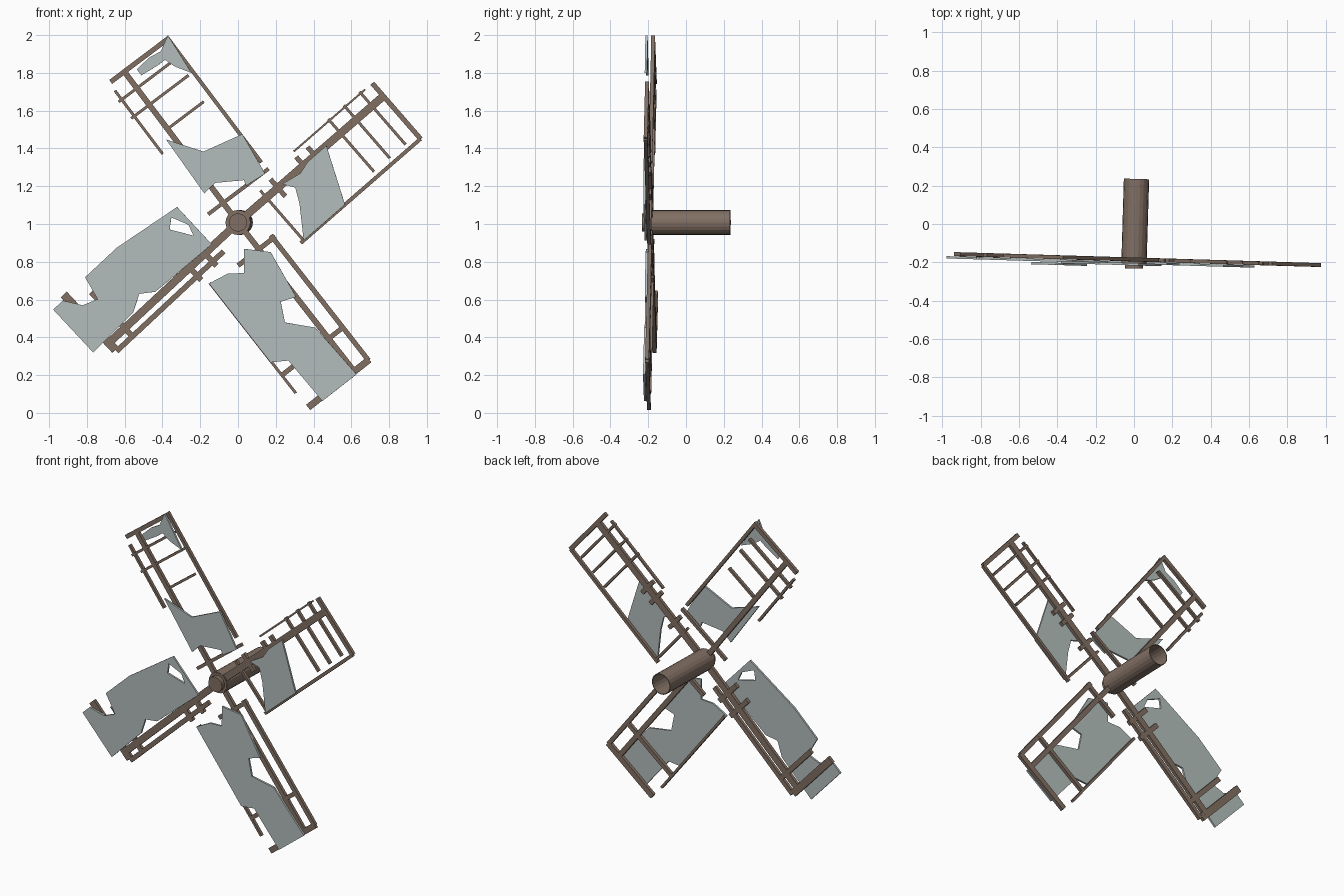
import bpy, bmesh, math
from mathutils import Vector, Matrix

if "Cube" in bpy.data.objects:
    bpy.data.objects.remove(bpy.data.objects["Cube"], do_unlink=True)

# Shared distances: across each arm from its spar, and along it from the hub
SPAR = 0
EDGE = .3
BACK = -.09
ROOT = .18
TIP = 1
THIN = .015
THICK = .026


def material(name, red, green, blue):
    mat = bpy.data.materials.new(name)
    mat.use_nodes = True
    mat.diffuse_color = (red, green, blue, 1)
    shader = mat.node_tree.nodes["Principled BSDF"]
    shader.inputs["Base Color"].default_value = mat.diffuse_color
    shader.inputs["Roughness"].default_value = .9
    return mat


wood = material("weathered_wood", .22, .16, .125)
cloth = material("grey_cloth", .45, .51, .5)


def finish(name, mesh_builder, mat):
    bmesh.ops.recalc_face_normals(mesh_builder, faces=mesh_builder.faces)
    mesh = bpy.data.meshes.new(name)
    mesh_builder.to_mesh(mesh)
    mesh_builder.free()
    mesh.materials.append(mat)
    part = bpy.data.objects.new(name, mesh)
    bpy.context.collection.objects.link(part)
    return part


def thicken(part, amount):
    modifier = part.modifiers.new("thickness", "SOLIDIFY")
    modifier.thickness = amount
    modifier.offset = 0


def tube(name, front, back, radius, closed):
    start, end = Vector(front), Vector(back)
    turn = (end - start).to_track_quat("Z", "Y").to_matrix().to_4x4()
    builder = bmesh.new()
    bmesh.ops.create_cone(builder, cap_ends=closed, segments=20,
                          radius1=radius, radius2=radius,
                          depth=(end - start).length,
                          matrix=Matrix.Translation((start + end) / 2) @ turn)
    return finish(name, builder, wood)


class Arm:
    """One arm of the wheel; points are given along and across its spar."""

    def __init__(self, name, degrees, reach, spar_width):
        self.name = name
        self.angle = math.radians(degrees)
        self.reach = reach
        self.rail("spar", SPAR, 0, reach, spar_width)

    def place(self, along, across, forward=0):
        cos, sin = math.cos(self.angle), math.sin(self.angle)
        x = along * cos + across * sin
        z = along * sin - across * cos
        return Vector((x, -.185 - .03 * x - forward, z + 1.008))

    def beam(self, part, start, end, width):
        a, b = self.place(*start), self.place(*end)
        length = (b - a).length
        along = (b - a).normalized()
        across = along.cross(Vector((0, 1, 0))).normalized()
        turn = Matrix((along, across, across.cross(along))).transposed().to_4x4()
        size = Matrix.Diagonal((length, width, .02, 1))
        builder = bmesh.new()
        bmesh.ops.create_cube(builder, size=1,
                              matrix=Matrix.Translation((a + b) / 2) @ turn @ size)
        finish(f"{self.name}_{part}", builder, wood)

    def rail(self, part, across, start, end, width):
        self.beam(part, (start, across), (end, across), width)

    def rungs(self, part, distances, start, end, width):
        for along in distances:
            self.beam(part, (along, start), (along, end), width)

    def sail(self, part, *outlines, forward=.018):
        builder = bmesh.new()
        for outline in outlines:
            corners = [builder.verts.new(self.place(*point, forward)) for point in outline]
            for i, corner in enumerate(corners):
                builder.edges.new((corner, corners[i - 1]))
        bmesh.ops.triangle_fill(builder, use_beauty=True, edges=builder.edges[:])
        thicken(finish(f"{self.name}_{part}", builder, cloth), .012)


# Axle, open at the back, with a stepped cap at the front
axle = tube("axle", (0, -.2, 1.008), (.013, .235, 1.008), .064, False)
thicken(axle, .004)
tube("axle_front", (0, -.205, 1.008), (0, -.18, 1.008), .064, True)
tube("hub_cap", (0, -.232, 1.008), (0, -.2, 1.008), .048, True)

# Upper left arm: long frame with one ragged sail near the hub
arm = Arm("upper_left", 41, 1.02, .042)
arm.rungs("end_bar", [arm.reach], BACK, EDGE, THICK)
arm.rail("outer_rail", EDGE, ROOT, arm.reach, .02)
arm.rail("short_rail", BACK, .47, .97, .01)
arm.rungs("rung", [.72, .83, .94], -.1, .27, THIN)
arm.rungs("root_rung", [.2], -.05, EDGE, THIN)
arm.rungs("stub", [.28, .46, .54], -.06, .06, THICK)
arm.sail("sail", [(.62, SPAR), (.49, EDGE), (.2, EDGE), (.31, .14), (.35, .06),
                  (.31, SPAR), (.42, .02), (.49, SPAR)])

# Upper right arm: torn root sail and a scrap at the tip
arm = Arm("upper_right", 127, TIP, .03)
arm.rungs("end_bar", [arm.reach], BACK, EDGE, THICK)
arm.rail("outer_rail", EDGE - .01, ROOT, arm.reach, .02)
arm.rail("short_rail", -.1, .53, .95, THIN)
arm.rungs("rung", [.78, .89], -.12, .26, THIN)
arm.rungs("half_rung", [.62], SPAR, .24, THIN)
arm.rungs("root_rung", [.13], -.1, EDGE, .02)
arm.sail("sail", [(.58, -.04), (.41, .08), (.36, EDGE), (.12, .27), (.13, .15),
                  (.16, .16), (.24, .03), (.23, -.05)], forward=.025)
arm.sail("sail_scrap", [(1.015, EDGE), (.78, .28), (.86, .23), (.92, .21), (.92, .16),
                        (.93, .06), (.97, .06), (.98, .15), (.97, .22)], forward=.035)

# Lower right arm: nearly whole sail with a hole
arm = Arm("lower_right", 223, .935, .042)
arm.rungs("end_bar", [arm.reach], -.05, .35, .045)
arm.rail("short_rail", -.06, .16, arm.reach, .028)
arm.rungs("rung", [.82], -.07, .26, .03)
arm.rungs("stub", [.24, .35], BACK, -BACK, .03)
arm.sail("sail", [(ROOT, .28), (ROOT, .01), (.57, .03), (.64, .08), (.73, .03),
                  (1.03, .02), (1.03, .33), (.96, .33), (.9, .24), (.82, .21),
                  (.79, .34), (.56, .34)],
         [(.24, .26), (.2, .17), (.22, .11), (.29, .22)])

# Lower left arm: long sail with a bite out of each side
arm = Arm("lower_left", 308, TIP, .03)
arm.rungs("end_bar", [arm.reach], -.1, .31, .036)
arm.rail("short_rail", -.095, .16, arm.reach, THICK)
arm.rail("outer_rail", .315, .16, .9, THIN)
arm.rungs("root_rung", [ROOT], -.11, .14, THICK)
arm.rungs("rung", [.78], -.1, .32, THICK)
arm.sail("sail", [(.13, .06), (.23, -.04), (.5, SPAR), (.47, .08), (.57, .13),
                  (.69, .02), (1.02, SPAR), (1.02, .23), (.74, .24), (.69, .32),
                  (.16, .32), (ROOT, .21), (.23, .14)])
